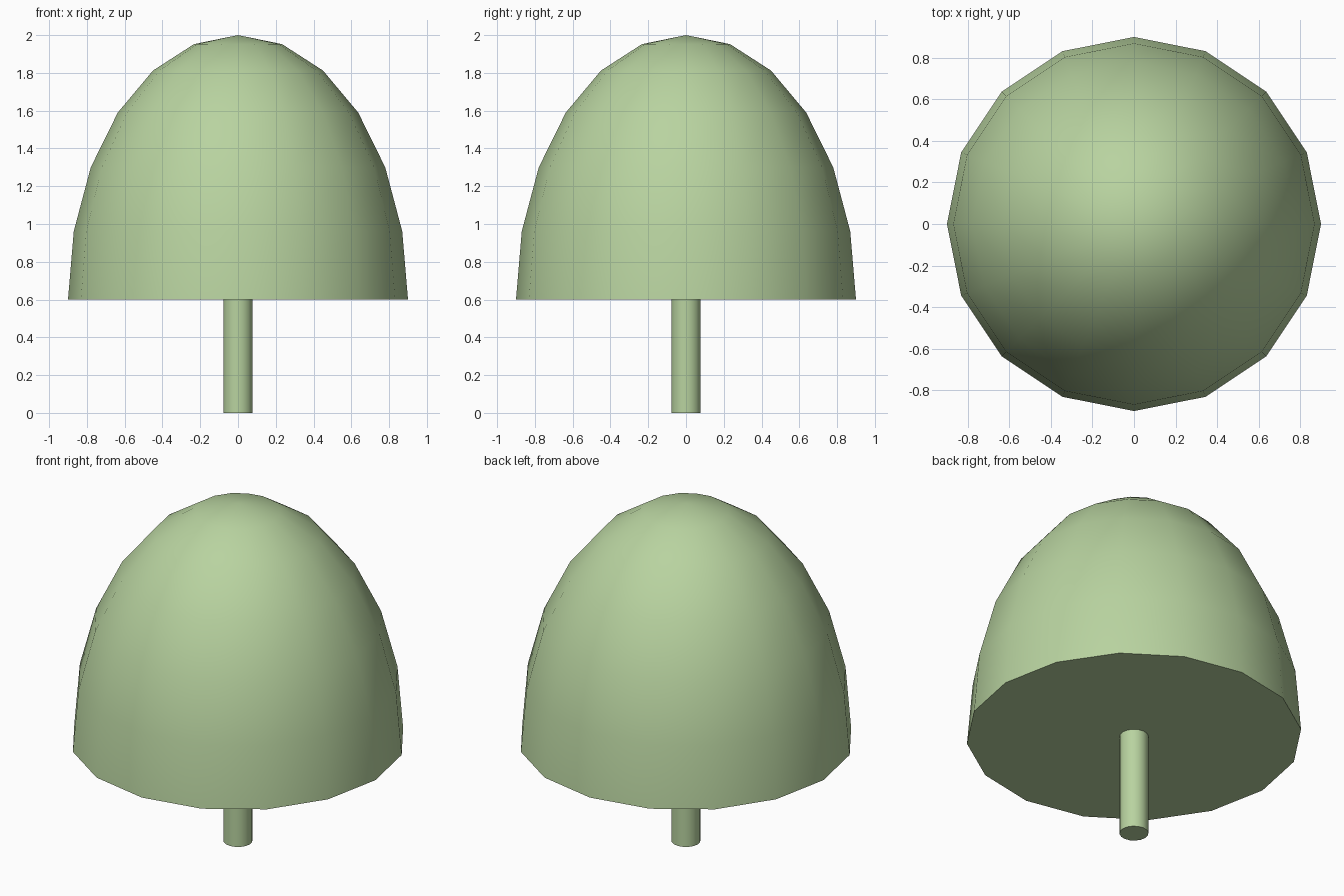
import bpy
import bmesh
import math

if "Cube" in bpy.data.objects:
    bpy.data.objects.remove(bpy.data.objects["Cube"])

leaf = bpy.data.materials.new("leaf_green")
leaf.diffuse_color = (0.48, 0.65, 0.35, 1)
leaf.use_nodes = True
leaf.node_tree.nodes["Principled BSDF"].inputs["Base Color"].default_value = leaf.diffuse_color


def lathe(name, profile, sides):
    """Spin an (r, z) profile about z, closing it where r reaches 0."""
    bm = bmesh.new()
    pts = [bm.verts.new((r, 0, z)) for r, z in profile]
    edges = [bm.edges.new(pair) for pair in zip(pts, pts[1:])]
    bmesh.ops.spin(bm, geom=pts + edges, axis=(0, 0, 1), cent=(0, 0, 0),
                   angle=math.tau, steps=sides, use_duplicate=False)
    bmesh.ops.remove_doubles(bm, verts=bm.verts, dist=1e-4)
    bmesh.ops.recalc_face_normals(bm, faces=bm.faces)
    mesh = bpy.data.meshes.new(name)
    bm.to_mesh(mesh)
    bm.free()
    mesh.materials.append(leaf)
    obj = bpy.data.objects.new(name, mesh)
    bpy.context.collection.objects.link(obj)
    bpy.ops.object.select_all(action='DESELECT')
    obj.select_set(True)
    bpy.context.view_layer.objects.active = obj
    bpy.ops.object.shade_smooth_by_angle(angle=math.radians(40))
    return obj


# Crown: half ellipsoid with a flat underside
dome = [(0.9 * math.cos(math.radians(a)), 0.6 + 1.4 * math.sin(math.radians(a)))
        for a in range(0, 90, 15)]
lathe("crown", [(0, 0.6)] + dome + [(0, 2.0)], 16)

# Trunk: slim post up to the crown
lathe("trunk", [(0, 0), (0.078, 0), (0.078, 0.6), (0, 0.6)], 16)
